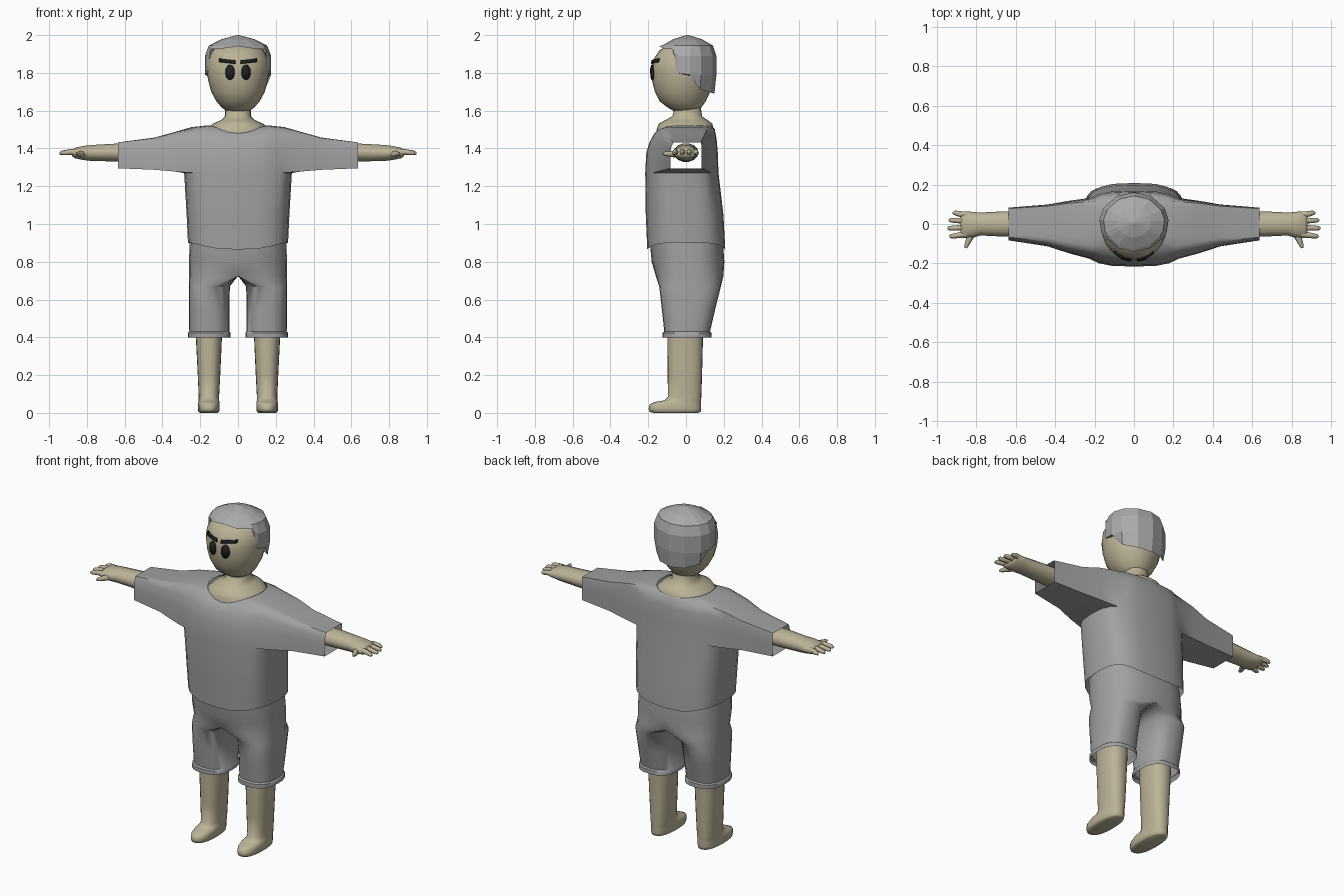
import bpy, bmesh, math
from mathutils import Vector

if "Cube" in bpy.data.objects:
    bpy.data.objects.remove(bpy.data.objects["Cube"])


def material(name, rgb):
    m = bpy.data.materials.new(name)
    m.diffuse_color = (*rgb, 1)
    m.use_nodes = True
    m.node_tree.nodes["Principled BSDF"].inputs["Base Color"].default_value = m.diffuse_color
    return m


SKIN = material("skin", (0.50, 0.45, 0.31))
CLOTH = material("grey_cloth", (0.36, 0.36, 0.36))
HAIR = material("grey_hair", (0.40, 0.40, 0.40))
BLACK = material("black", (0.015, 0.015, 0.015))


def spow(v, p):
    return math.copysign(abs(v) ** p, v)


def section(z, x0, x1, y0, y1, e=2.0, front=0.0, back=0.0, n=24):
    """Horizontal superellipse; front/back shift its height there."""
    pts = []
    for k in range(n):
        a = 2 * math.pi * k / n
        c, s = math.cos(a), math.sin(a)
        pts.append(Vector(((x0 + x1) / 2 + (x1 - x0) / 2 * spow(c, 2 / e),
                           (y0 + y1) / 2 + (y1 - y0) / 2 * spow(s, 2 / e),
                           z + (front if s < 0 else back) * s ** 4)))
    return pts


def half_section(z, rx, y0, y1, e=2.6, n=24):
    """Half of a hip section, flat along x = 0."""
    pts = section(z, -rx, rx, y0, y1, e, n=n)
    for p in pts:
        p.x = max(0, p.x)
    return pts


def tube(path, n=10):
    """Rings along a path of (x, y, z, half width, half height)."""
    rings = []
    for i, p in enumerate(path):
        a, b = path[max(i - 1, 0)], path[min(i + 1, len(path) - 1)]
        d = (Vector(b[:3]) - Vector(a[:3])).normalized()
        side = d.cross(Vector((0, 0, 1))).normalized()
        up = side.cross(d)
        rings.append([Vector(p[:3]) + side * p[3] * math.cos(2 * math.pi * k / n)
                      + up * p[4] * math.sin(2 * math.pi * k / n) for k in range(n)])
    return rings


def loft(rings, caps=(False, False)):
    bm = bmesh.new()
    vs = [[bm.verts.new(p) for p in r] for r in rings]
    n = len(rings[0])
    for a, b in zip(vs, vs[1:]):
        for k in range(n):
            bm.faces.new((a[k], a[(k + 1) % n], b[(k + 1) % n], b[k]))
    for ring, cap in zip((vs[0], vs[-1]), caps):
        if cap:
            bm.faces.new(ring)
    return bm, vs


def finish(name, bm, mat, mirror=False, angle=40, thick=0):
    bmesh.ops.recalc_face_normals(bm, faces=bm.faces[:])
    me = bpy.data.meshes.new(name)
    bm.to_mesh(me)
    bm.free()
    me.materials.append(mat)
    ob = bpy.data.objects.new(name, me)
    bpy.context.collection.objects.link(ob)
    if angle:
        bpy.ops.object.select_all(action='DESELECT')
        ob.select_set(True)
        bpy.context.view_layer.objects.active = ob
        bpy.ops.object.shade_smooth_by_angle(angle=math.radians(angle))
    if mirror:
        ob.modifiers.new("mirror", 'MIRROR')
    if thick:
        mod = ob.modifiers.new("thickness", 'SOLIDIFY')
        mod.thickness, mod.offset = thick, 0
    return ob


# Head: z, half width, front y, back y
HEAD = [(1.595, .055, -.06, .06), (1.615, .085, -.095, .08), (1.65, .115, -.14, .105),
        (1.70, .142, -.165, .128), (1.76, .158, -.18, .142), (1.82, .165, -.184, .146),
        (1.87, .161, -.174, .142), (1.92, .135, -.14, .12), (1.95, .09, -.09, .085),
        (1.965, .04, -.04, .04)]
bm, _ = loft([section(z, -r, r, f, b) for z, r, f, b in HEAD], (True, True))
finish("head", bm, SKIN, angle=60)

# Neck and upper chest
NECK = [(1.44, .19, -.165, .14), (1.50, .165, -.155, .145), (1.53, .135, -.145, .14),
        (1.55, .09, -.11, .115), (1.57, .068, -.072, .085), (1.62, .068, -.06, .078)]
bm, _ = loft([section(z, -r, r, f, b, 2.2) for z, r, f, b in NECK])
finish("neck", bm, SKIN, angle=70)


# Eyes and brows: thin plates that follow the face
def face_point(x, z):
    for a, b in zip(HEAD, HEAD[1:]):
        if a[0] <= z <= b[0]:
            t = (z - a[0]) / (b[0] - a[0])
            r, f, k = (a[i] + (b[i] - a[i]) * t for i in (1, 2, 3))
            y = (f + k) / 2 - (k - f) / 2 * math.sqrt(max(0, 1 - (x / r) ** 2))
            return Vector((x, y - .004, z))


bm = bmesh.new()
mid = bm.verts.new(face_point(.042, 1.803))
rim = [bm.verts.new(face_point(.042 + .024 * math.cos(k * math.pi / 8),
                               1.803 + .04 * math.sin(k * math.pi / 8))) for k in range(16)]
for k in range(16):
    bm.faces.new((mid, rim[k], rim[(k + 1) % 16]))
finish("eyes", bm, BLACK, mirror=True, thick=.008)

bm = bmesh.new()
cols = [[bm.verts.new(face_point(.014 + .017 * i, 1.857 + .002 * i + h)) for h in (-.009, .009)]
        for i in range(6)]
for a, b in zip(cols, cols[1:]):
    bm.faces.new((a[0], b[0], b[1], a[1]))
finish("brows", bm, BLACK, mirror=True, thick=.009)

# Hair: faceted cap with a stepped hairline (degrees from front, hem height)
HEM = [(0, 1.942), (30, 1.928), (58, 1.925), (70, 1.80), (95, 1.785),
       (118, 1.715), (150, 1.695), (180, 1.69)]
HEM += [(360 - a, z) for a, z in HEM[-2:0:-1]]
rings = []
for top, scale in ((2.0, .04), (1.978, .5), (1.945, .88), (1.89, 1.0), (1.79, 1.0), (0, .93)):
    ring = []
    for a, hem in HEM:
        z = max(top, hem)
        s = .97 if top < 1.945 and hem > 1.9 else scale
        t = math.radians(a)
        ring.append(Vector((.176 * s * math.sin(t), .008 - .153 * s * math.cos(t), z)))
    rings.append(ring)
bm, _ = loft(rings, (True, False))
bmesh.ops.remove_doubles(bm, verts=bm.verts[:], dist=.001)
finish("hair", bm, HAIR, angle=0)

# Shirt: body loft, side faces opened and drawn out into sleeves
SHIRT = [(.90, .265, -.205, .208, 3, -.035, -.035), (1.05, .272, -.213, .198, 3, 0, 0),
         (1.27, .285, -.216, .172, 3, 0, 0), (1.38, .285, -.21, .168, 3, 0, 0),
         (1.46, .275, -.192, .162, 3, -.025, -.01), (1.513, .245, -.172, .152, 2.8, -.04, -.01),
         (1.522, .16, -.158, .146, 2.2, -.042, -.012)]
bm, vs = loft([section(z, -r, r, f, b, e, df, db) for z, r, f, b, e, df, db in SHIRT])
for side in (1, -1):
    cols = [k % 24 for k in range(-3, 4)] if side > 0 else list(range(9, 16))
    hole = [vs[2][k] for k in cols] + [vs[i][cols[-1]] for i in (3, 4)]
    hole += [vs[5][k] for k in reversed(cols)] + [vs[i][cols[0]] for i in (4, 3)]
    inside = {vs[i][k] for i in range(2, 6) for k in cols}
    gone = [f for f in bm.faces if all(v in inside for v in f.verts)]
    bmesh.ops.delete(bm, geom=gone, context='FACES_KEEP_BOUNDARY')
    prev = hole
    for x, t in ((.33, .3), (.44, .68), (.635, 1.0)):
        new = []
        for v in hole:
            y = max(-1, min(1, (v.co.y + .02) / .145)) * .083
            z = 1.295 + max(0, min(1, (v.co.z - 1.27) / .22)) * .137
            new.append(bm.verts.new((side * x, v.co.y + (y - v.co.y) * t,
                                     v.co.z + (z - v.co.z) * t)))
        for k in range(len(hole)):
            j = (k + 1) % len(hole)
            bm.faces.new((prev[k], prev[j], new[j], new[k]))
        prev = new
bmesh.ops.delete(bm, geom=[v for v in bm.verts if not v.link_faces], context='VERTS')
finish("shirt", bm, CLOTH, angle=55)

# Shorts: one leg with cuff, joined at the hips by mirroring
rings = [section(z, a, b, f, k, 2.6) for z, a, b, f, k in
         ((.40, .040, .265, -.125, .135), (.424, .040, .265, -.125, .135),
          (.43, .045, .258, -.115, .127), (.55, .046, .26, -.128, .155),
          (.67, .043, .26, -.142, .185))]
rings += [half_section(z, r, f, k) for z, r, f, k in
          ((.725, .26, -.16, .198), (.80, .26, -.182, .203), (.91, .255, -.192, .195))]
bm, _ = loft(rings)
seam = [f for f in bm.faces if all(abs(v.co.x) < 1e-4 for v in f.verts)]
bmesh.ops.delete(bm, geom=seam, context='FACES')
finish("shorts", bm, CLOTH, mirror=True, angle=50)

# Legs and feet
LEG = [(.55, .082, .228, -.10, .095), (.40, .085, .223, -.099, .09), (.20, .094, .213, -.097, .085),
       (.085, .10, .208, -.096, .081), (.066, .10, .208, -.115, .08), (.058, .098, .21, -.165, .08),
       (.045, .097, .212, -.192, .08), (.022, .097, .212, -.198, .08), (.006, .10, .21, -.192, .078),
       (0, .11, .20, -.17, .065)]
bm, _ = loft([section(z, a, b, f, k, 2.4) for z, a, b, f, k in LEG], (False, True))
finish("legs", bm, SKIN, mirror=True, angle=60)

# Arms and palms
ARM = [(.56, 0, 1.378, .066, .05), (.66, 0, 1.378, .064, .048), (.78, 0, 1.376, .058, .043),
       (.82, -.004, 1.376, .066, .038), (.865, -.004, 1.376, .068, .028), (.88, -.004, 1.376, .06, .016)]
bm, _ = loft(tube(ARM, 14), (False, True))
finish("arms", bm, SKIN, mirror=True, angle=60)

# Fingers and thumb
for name, y, tip in (("little_finger", .047, .918), ("ring_finger", .016, .938),
                     ("middle_finger", -.018, .945), ("index_finger", -.052, .935)):
    bm, _ = loft(tube([(.85, y, 1.38, .016, .017), (.89, y * 1.1, 1.381, .014, .015),
                       (tip - .012, y * 1.2, 1.376, .012, .012),
                       (tip, y * 1.2, 1.373, .006, .006)], 8), (False, True))
    finish(name, bm, SKIN, mirror=True, angle=60)
bm, _ = loft(tube([(.815, -.04, 1.37, .02, .019), (.835, -.075, 1.37, .016, .016),
                   (.85, -.11, 1.372, .011, .011), (.853, -.122, 1.372, .006, .006)], 8), (False, True))
finish("thumb", bm, SKIN, mirror=True, angle=60)
